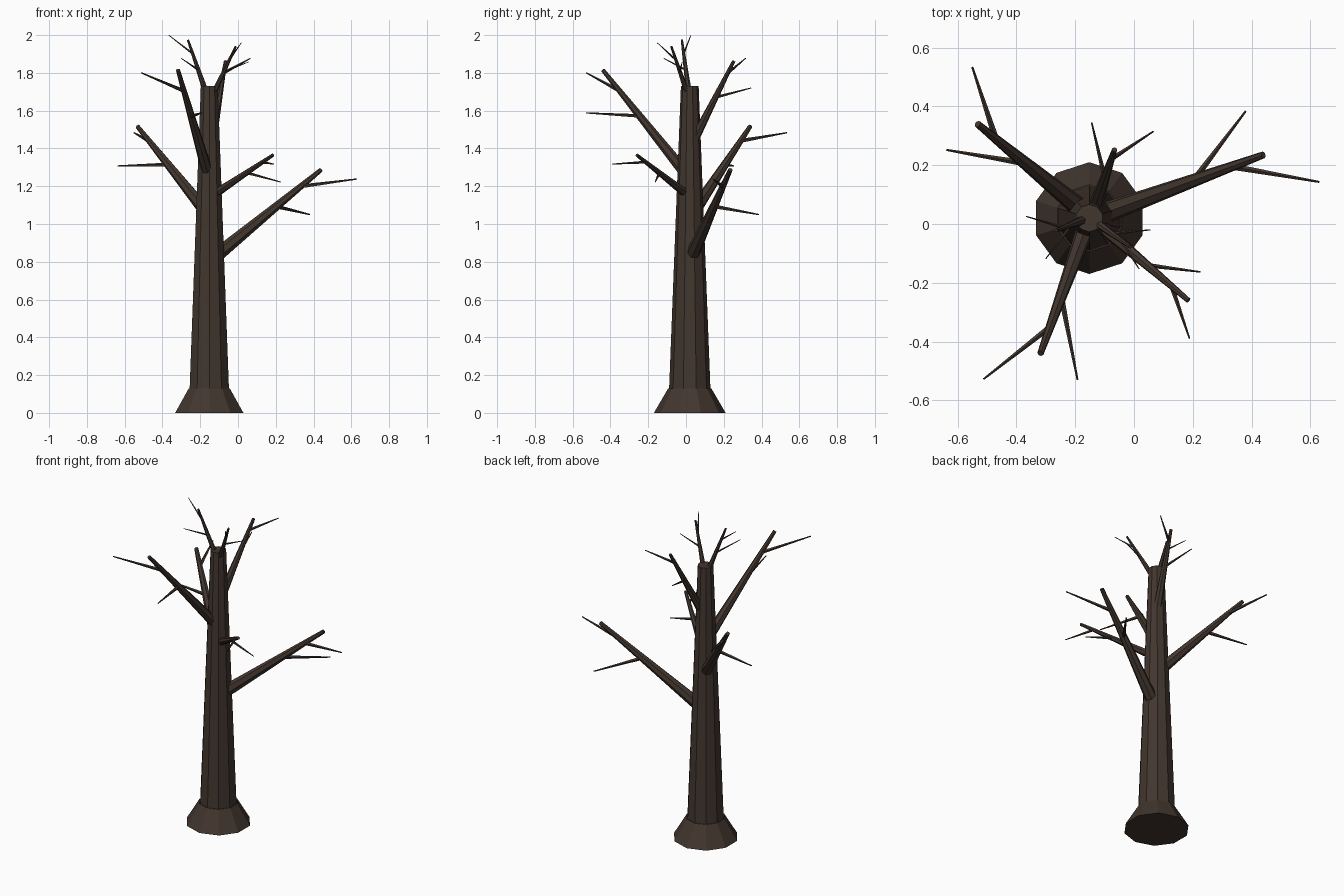
import bpy, bmesh
from mathutils import Vector, Matrix

cube = bpy.data.objects.get("Cube")
if cube:
    bpy.data.objects.remove(cube, do_unlink=True)

bark = bpy.data.materials.new("dark_brown_bark")
bark.use_nodes = True
COLOUR = (0.055, 0.037, 0.028, 1)
bark.diffuse_color = COLOUR
shader = next(n for n in bark.node_tree.nodes if n.type == "BSDF_PRINCIPLED")
shader.inputs["Base Color"].default_value = COLOUR
shader.inputs["Roughness"].default_value = 0.9


def add_limb(bm, start, end, r_start, r_end, sides):
    """Tapered flat-sided limb between two points."""
    start, end = Vector(start), Vector(end)
    axis = end - start
    turn = axis.to_track_quat("Z", "Y").to_matrix().to_4x4()
    bmesh.ops.create_cone(bm, cap_ends=True, segments=sides, radius1=r_start,
                          radius2=r_end, depth=axis.length,
                          matrix=Matrix.Translation((start + end) / 2) @ turn)


def finish(name, bm):
    mesh = bpy.data.meshes.new(name)
    bm.to_mesh(mesh)
    bm.free()
    mesh.materials.append(bark)
    obj = bpy.data.objects.new(name, mesh)
    bpy.context.collection.objects.link(obj)


def upright(name, z0, z1, r0, r1):
    """Ten-sided vertical piece on the trunk axis, with a corner facing back."""
    bm = bmesh.new()
    bmesh.ops.create_cone(bm, cap_ends=True, segments=10, radius1=r0, radius2=r1,
                          depth=z1 - z0,
                          matrix=Matrix.Translation((-0.152, 0.02, (z0 + z1) / 2)))
    finish(name, bm)


def branch(name, start, end, r_start, r_end, twigs):
    """Main limb plus twigs, each given as (fraction along limb, tip)."""
    bm = bmesh.new()
    add_limb(bm, start, end, r_start, r_end, 7)
    for along, tip in twigs:
        root = Vector(start).lerp(Vector(end), along)
        add_limb(bm, root, tip, r_end * 0.95, r_end * 0.3, 5)
    finish(name, bm)


# Trunk and flared foot
upright("root_flare", 0, 0.13, 0.19, 0.114)
upright("trunk", 0.01, 1.73, 0.114, 0.047)

# Large side branches
branch("left_branch", (-0.1, 0.037, 0.845), (0.44, 0.235, 1.287), 0.037, 0.012,
       [(0.56, (0.38, 0.384, 1.05)), (0.8, (0.63, 0.143, 1.238))])
branch("back_right_branch", (-0.185, 0.055, 1.085), (-0.532, 0.34, 1.517), 0.034, 0.012,
       [(0.53, (-0.638, 0.252, 1.307)), (0.82, (-0.55, 0.534, 1.483))])
branch("front_right_branch", (-0.165, -0.015, 1.285), (-0.318, -0.44, 1.815), 0.031, 0.011,
       [(0.54, (-0.192, -0.53, 1.588)), (0.79, (-0.511, -0.527, 1.8))])
branch("front_left_branch", (-0.115, -0.005, 1.165), (0.185, -0.26, 1.365), 0.023, 0.009,
       [(0.53, (0.226, -0.163, 1.222)), (0.81, (0.189, -0.39, 1.317))])
branch("back_branch", (-0.135, 0.05, 1.46), (-0.066, 0.253, 1.863), 0.025, 0.009,
       [(0.52, (-0.144, 0.345, 1.72)), (0.84, (0.066, 0.315, 1.877))])

# Small branches at the crown
branch("crown_right_branch", (-0.17, 0.015, 1.7), (-0.265, -0.022, 1.975), 0.016, 0.006,
       [(0.42, (-0.3, -0.118, 1.877)), (0.73, (-0.367, 0.026, 2.0))])
branch("crown_left_branch", (-0.135, 0.01, 1.68), (-0.012, -0.078, 1.94), 0.016, 0.006,
       [(0.48, (0.056, -0.02, 1.858)), (0.73, (0.017, -0.152, 1.959))])
